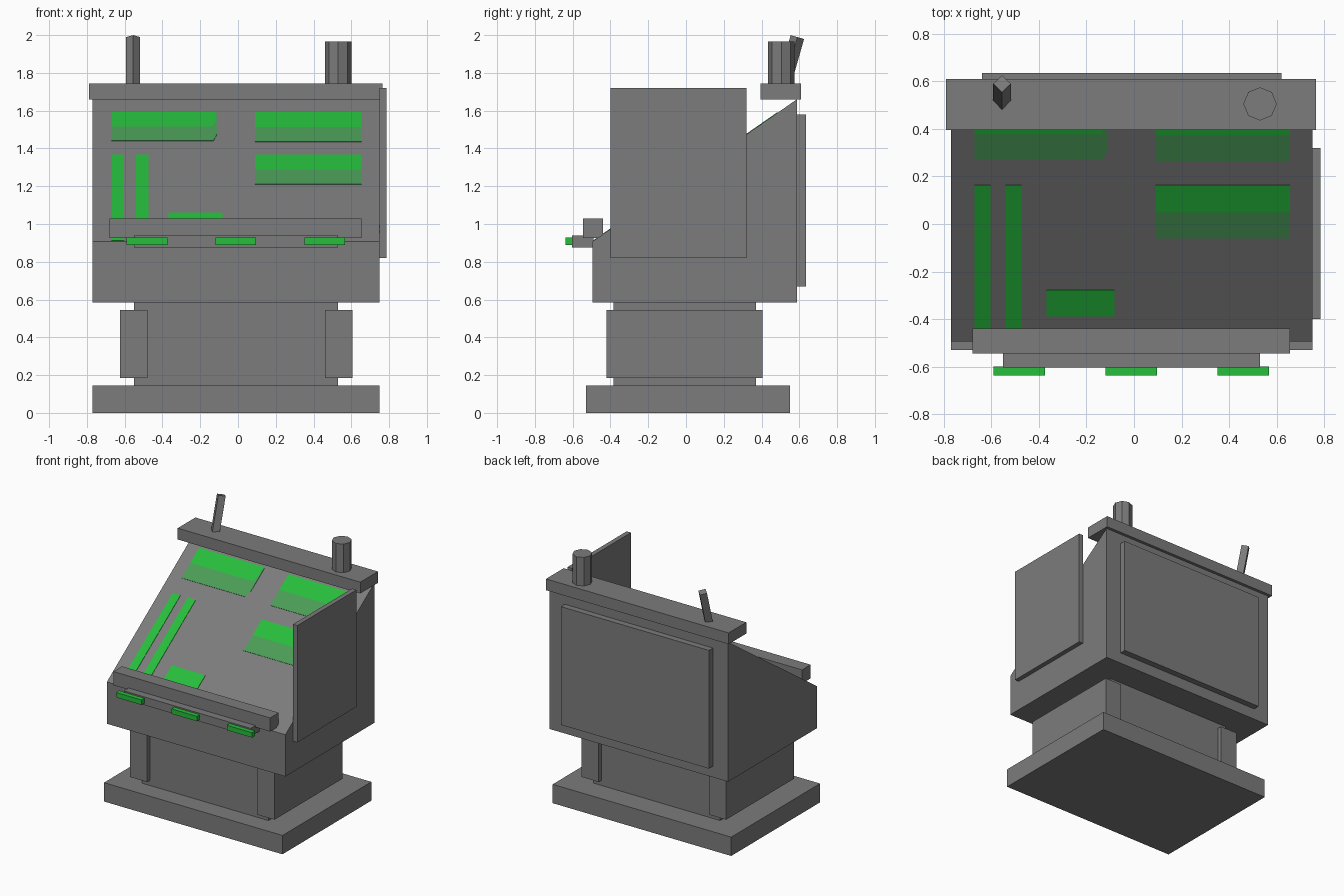
import bpy, bmesh, math
from mathutils import Vector

if "Cube" in bpy.data.objects:
    bpy.data.objects.remove(bpy.data.objects["Cube"])


def material(name, rgb):
    m = bpy.data.materials.new(name)
    m.diffuse_color = (*rgb, 1)
    m.use_nodes = True
    m.node_tree.nodes["Principled BSDF"].inputs["Base Color"].default_value = m.diffuse_color
    return m


GRAY = material("console gray", (0.2, 0.2, 0.2))
GREEN = material("bright green", (0.02, 0.51, 0.045))
DIM = material("dim green", (0.07, 0.33, 0.095))


def finish(name, bm, mat):
    bmesh.ops.recalc_face_normals(bm, faces=bm.faces)
    me = bpy.data.meshes.new(name)
    bm.to_mesh(me)
    bm.free()
    me.materials.append(mat)
    ob = bpy.data.objects.new(name, me)
    bpy.context.collection.objects.link(ob)
    return ob


def prism(name, points, offset, mat):
    """Extrude a flat polygon along a vector."""
    bm = bmesh.new()
    face = bm.faces.new([bm.verts.new(p) for p in points])
    ext = bmesh.ops.extrude_face_region(bm, geom=[face])
    verts = [g for g in ext["geom"] if isinstance(g, bmesh.types.BMVert)]
    bmesh.ops.translate(bm, verts=verts, vec=offset)
    return finish(name, bm, mat)


def box(name, x, y, z, mat=GRAY):
    pts = [(x[0], y[0], z[0]), (x[1], y[0], z[0]),
           (x[1], y[1], z[0]), (x[0], y[1], z[0])]
    return prism(name, pts, (0, 0, z[1] - z[0]), mat)


def cylinder(name, sides, radius, height, loc, tilt=0.0):
    bm = bmesh.new()
    bmesh.ops.create_cone(bm, cap_ends=True, segments=sides, radius1=radius,
                          radius2=radius, depth=height)
    ob = finish(name, bm, GRAY)
    ob.location = loc
    ob.rotation_euler = (tilt, 0, 0)
    return ob


# Sloped console face
Y0, Z0, Y1, Z1 = -0.495, 0.907, 0.587, 1.66
SLOPE = (Z1 - Z0) / (Y1 - Y0)
NORMAL = Vector((0, -SLOPE, 1)).normalized()


def plate(name, outline, mat):
    """Thin painted plate on the slope; outline given as (x, z)."""
    pts = [Vector((x, Y0 + (z - Z0) / SLOPE, z)) - NORMAL * 0.002
           for x, z in outline]
    return prism(name, pts, NORMAL * 0.005, mat)


def rect(x0, x1, z0, z1):
    return [(x0, z0), (x1, z0), (x1, z1), (x0, z1)]


# Foot and pedestal
box("base", (-0.77, 0.75), (-0.53, 0.55), (0, 0.145))
box("pedestal", (-0.55, 0.53), (-0.385, 0.37), (0.14, 0.59))
for side, x in (("left", (-0.625, -0.48)), ("right", (0.46, 0.605))):
    box("pedestal_side_" + side, x, (-0.42, 0.405), (0.185, 0.545))

# Desk body with sloped top
profile = [(Y0, 0.585), (Y1, 0.585), (Y1, Z1), (Y0, Z0)]
prism("console_body", [(-0.77, y, z) for y, z in profile], (1.52, 0, 0), GRAY)
box("top_bar", (-0.79, 0.765), (0.395, 0.61), (1.658, 1.745))
box("side_panel", (0.748, 0.785), (-0.40, 0.32), (0.82, 1.72))
box("back_panel", (-0.64, 0.62), (0.58, 0.635), (0.67, 1.58))

# Front rails and buttons
box("hand_rail", (-0.68, 0.655), (-0.545, -0.44), (0.925, 1.03))
box("button_rail", (-0.55, 0.53), (-0.603, -0.49), (0.875, 0.938))
for i, x in enumerate((-0.482, -0.012, 0.459)):
    box("button_%d" % (i + 1), (x - 0.108, x + 0.108), (-0.638, -0.60),
        (0.89, 0.928), GREEN)

# Knob and tilted lever on the top bar
cylinder("knob", 8, 0.07, 0.23, (0.53, 0.505, 1.85))
cylinder("lever", 4, 0.037, 0.28, (-0.555, 0.551, 1.855), -0.28)

# Screens: bright upper half, dim lower half
for i, z in enumerate((1.59, 1.365)):
    plate("right_screen_%d" % i, rect(0.09, 0.655, z - 0.078, z), GREEN)
    plate("right_screen_dim_%d" % i, rect(0.09, 0.655, z - 0.155, z - 0.078), DIM)
plate("left_screen", [(-0.67, 1.515), (-0.14, 1.515), (-0.12, 1.54),
                      (-0.12, 1.59), (-0.67, 1.59)], GREEN)
plate("left_screen_dim", [(-0.67, 1.515), (-0.67, 1.44), (-0.13, 1.44),
                          (-0.11, 1.475), (-0.11, 1.585), (-0.12, 1.59),
                          (-0.12, 1.54), (-0.14, 1.515)], DIM)

# Light strips and small display
for i, x in enumerate((-0.67, -0.54)):
    plate("light_strip_%d" % (i + 1), rect(x, x + 0.067, 0.91, 1.365), GREEN)
plate("small_display", rect(-0.367, -0.082, 0.982, 1.058), GREEN)
